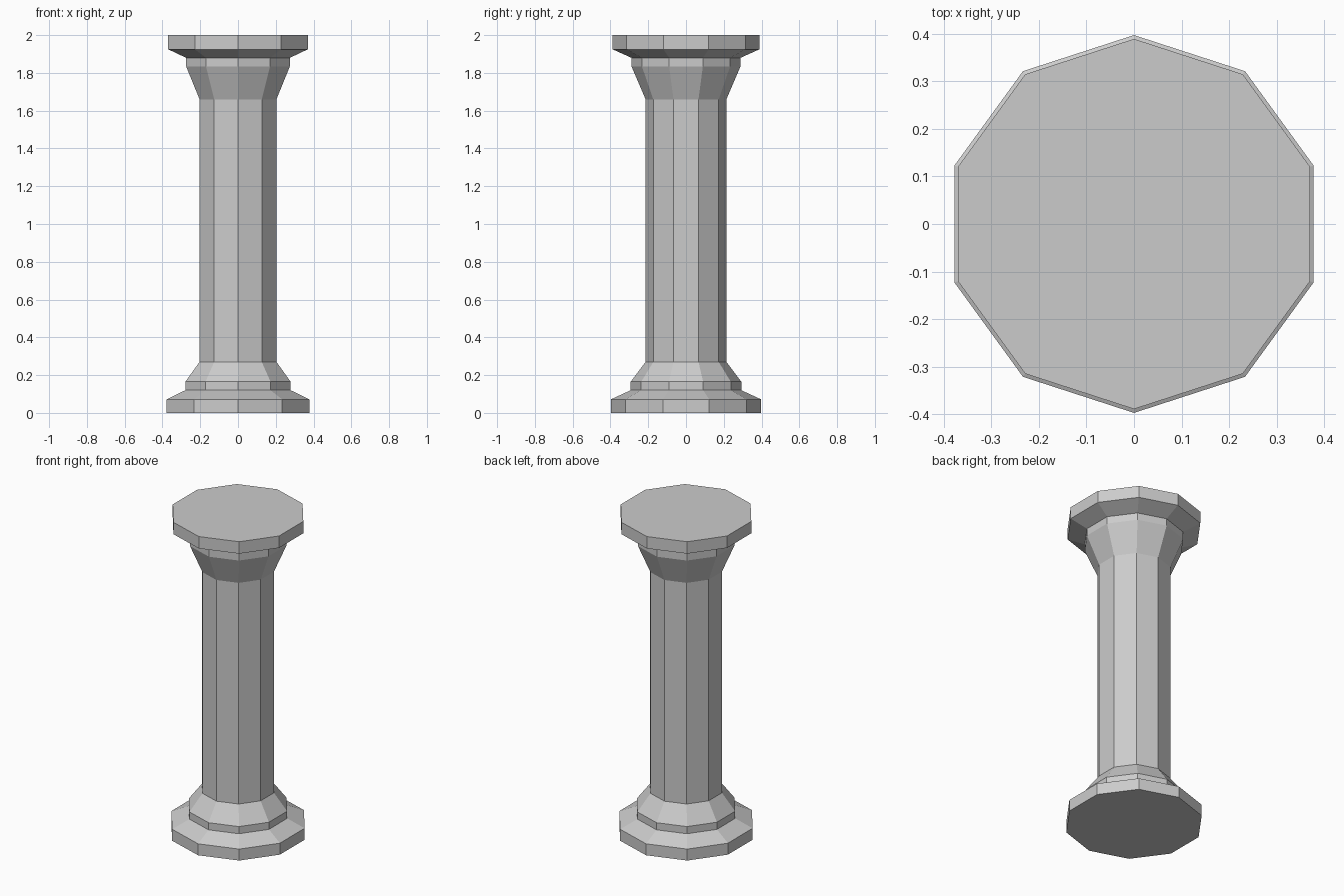
import bpy, bmesh
from math import pi, cos, sin

if "Cube" in bpy.data.objects:
    bpy.data.objects.remove(bpy.data.objects["Cube"])

SIDES = 10


def lathe(name, profile):
    """Closed ten-sided solid from (radius, z) points, one corner facing +y."""
    bm = bmesh.new()
    rings = [[bm.verts.new((r * cos(pi / 2 + 2 * pi * i / SIDES),
                            r * sin(pi / 2 + 2 * pi * i / SIDES), z))
              for i in range(SIDES)] for r, z in profile]
    for low, high in zip(rings, rings[1:]):
        for i in range(SIDES):
            j = (i + 1) % SIDES
            bm.faces.new((low[i], low[j], high[j], high[i]))
    bm.faces.new(rings[0][::-1])
    bm.faces.new(rings[-1])
    mesh = bpy.data.meshes.new(name)
    bm.to_mesh(mesh)
    bm.free()
    obj = bpy.data.objects.new(name, mesh)
    bpy.context.collection.objects.link(obj)
    return obj


# Whole column: stepped base, straight shaft, flared capital and top slab
lathe("column", [
    (0.397, 0.0), (0.397, 0.072), (0.293, 0.12), (0.293, 0.165),  # base
    (0.214, 0.27), (0.214, 1.66),                                 # shaft
    (0.289, 1.835), (0.289, 1.88), (0.389, 1.925), (0.389, 2.0),  # capital
])
